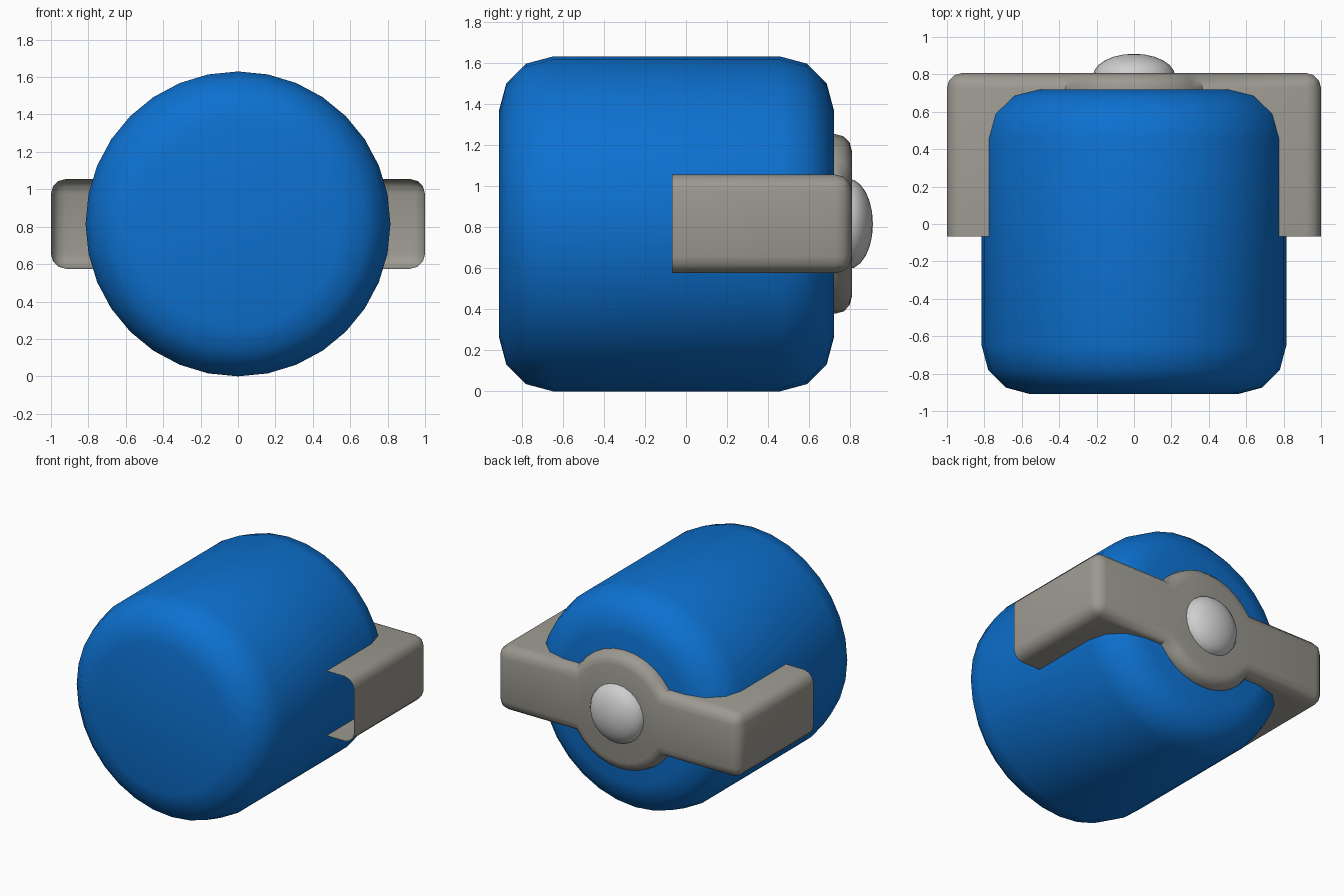
import bpy, bmesh, math

if "Cube" in bpy.data.objects:
    bpy.data.objects.remove(bpy.data.objects["Cube"])

ZC = 0.815  # axle height


def material(name, rgb):
    m = bpy.data.materials.new(name)
    m.diffuse_color = (*rgb, 1)
    m.use_nodes = True
    m.node_tree.nodes["Principled BSDF"].inputs["Base Color"].default_value = m.diffuse_color
    return m


blue = material("blue", (0.004, 0.165, 0.63))
grey = material("warm grey", (0.33, 0.32, 0.28))
light = material("light grey", (0.62, 0.62, 0.62))


def finish(bm, name, mat, angle):
    mesh = bpy.data.meshes.new(name)
    bm.to_mesh(mesh)
    bm.free()
    ob = bpy.data.objects.new(name, mesh)
    bpy.context.collection.objects.link(ob)
    mesh.materials.append(mat)
    bpy.ops.object.select_all(action='DESELECT')
    ob.select_set(True)
    bpy.context.view_layer.objects.active = ob
    bpy.ops.object.shade_smooth_by_angle(angle=math.radians(angle))
    return ob


def lathe(name, profile, sides, mat):
    """Turn (radius, y) points around the axle; radius 0 makes a pole."""
    bm = bmesh.new()
    rings = []
    for r, y in profile:
        n = 1 if r < 1e-6 else sides
        rings.append([bm.verts.new((r * math.sin(2 * math.pi * i / sides), y,
                                    ZC + r * math.cos(2 * math.pi * i / sides)))
                      for i in range(n)])
    for a, b in zip(rings, rings[1:]):
        for i in range(sides):
            j = (i + 1) % sides
            quad = [a[i % len(a)], a[j % len(a)], b[j % len(b)], b[i % len(b)]]
            bm.faces.new(list(dict.fromkeys(quad)))
    bmesh.ops.recalc_face_normals(bm, faces=bm.faces)
    return finish(bm, name, mat, 45)


# Roller: a drum with rounded rims
R, B, Y0, Y1 = 0.815, 0.262, -0.91, 0.72
arc = [(R - B + B * math.sin(math.radians(t)), B - B * math.cos(math.radians(t)))
       for t in (0, 30, 60, 90)]
lathe("roller", [(0, Y0)] + [(r, Y0 + d) for r, d in arc]
      + [(r, Y1 - d) for r, d in reversed(arc)] + [(0, Y1)], 32, blue)

# Axle cap: a flattened dome on the back of the bracket
steps = 6
lathe("axle_cap", [(0.22 * math.cos(math.pi / 2 * i / steps),
                    0.79 + 0.12 * math.sin(math.pi / 2 * i / steps))
                   for i in range(steps + 1)], 24, light)

# Bracket: bar outline with a round centre, extruded as a shell open at the front
H, D, FRONT, BACK = 0.24, 0.437, -0.067, 0.807
a0 = math.asin(H / D)
upper = [(1.0, H)]
n = 10
for i in range(n + 1):
    a = a0 + (math.pi - 2 * a0) * i / n
    upper.append((D * math.cos(a), D * math.sin(a)))
upper.append((-1.0, H))
outline = upper + [(-x, -z) for x, z in upper]

bm = bmesh.new()
front = [bm.verts.new((x, FRONT, ZC + z)) for x, z in outline]
back = [bm.verts.new((x, BACK, ZC + z)) for x, z in outline]
bm.faces.new(back)
for i in range(len(outline)):
    j = (i + 1) % len(outline)
    bm.faces.new([front[i], front[j], back[j], back[i]])
bmesh.ops.recalc_face_normals(bm, faces=bm.faces)
cap = max(bm.faces, key=lambda f: f.calc_center_median().y)
if cap.normal.y < 0:
    bmesh.ops.reverse_faces(bm, faces=bm.faces)
# round the back rim and the four long outer corners
rim = [e for e in bm.edges
       if all(v.co.y > BACK - 1e-4 for v in e.verts)
       or all(abs(v.co.x) > 0.99 for v in e.verts)
       and abs(e.verts[0].co.y - e.verts[1].co.y) > 0.1]
bmesh.ops.bevel(bm, geom=rim, offset=0.08, offset_type='OFFSET', segments=3,
                profile=0.5, affect='EDGES', clamp_overlap=False)
finish(bm, "bracket", grey, 40)
